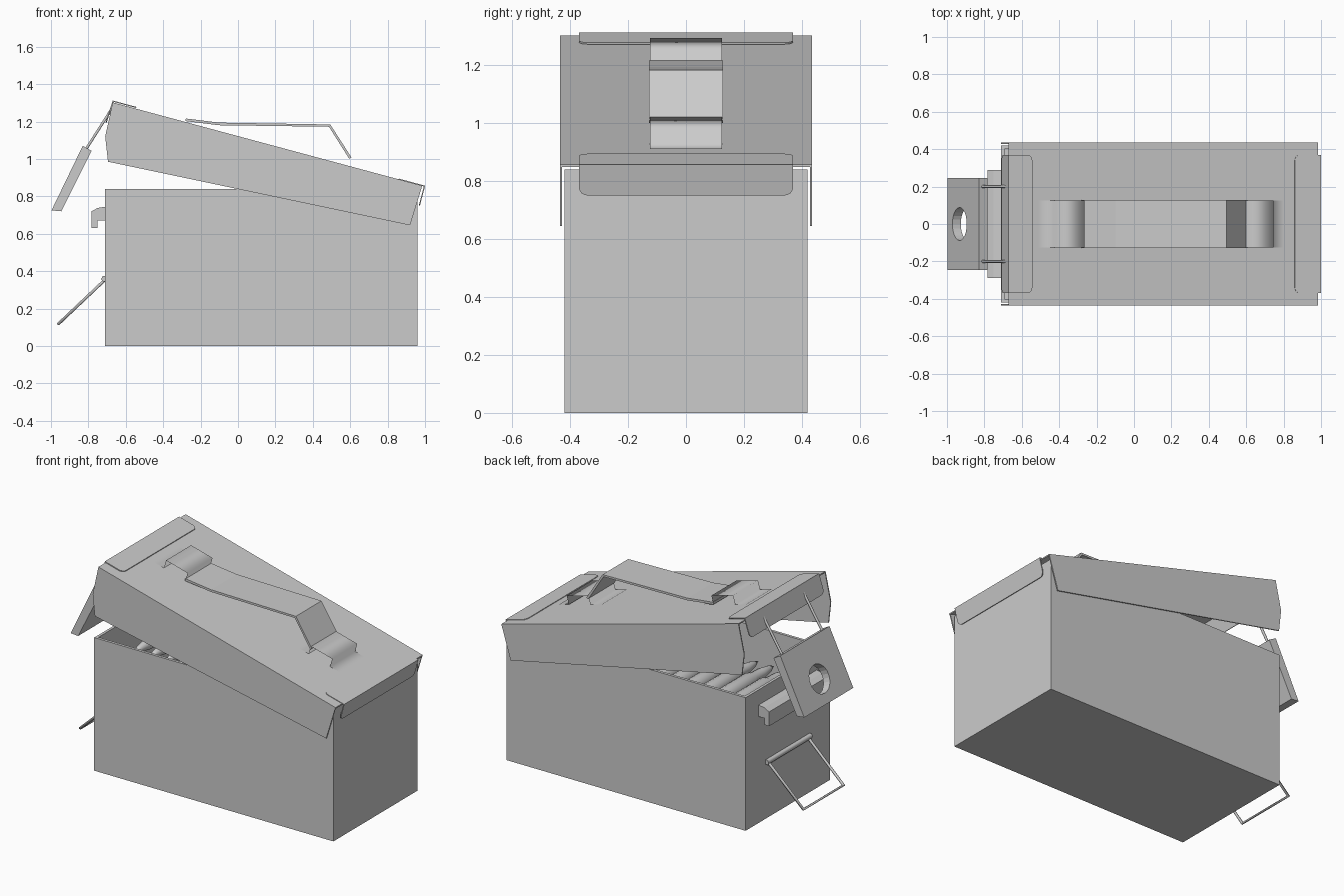
import bpy, bmesh, math
from mathutils import Vector, Matrix

if "Cube" in bpy.data.objects:
    bpy.data.objects.remove(bpy.data.objects["Cube"])

GREY = (0.6, 0.6, 0.6, 1)
metal = bpy.data.materials.new("grey metal")
metal.use_nodes = True
metal.diffuse_color = GREY
next(n for n in metal.node_tree.nodes
     if n.type == 'BSDF_PRINCIPLED').inputs["Base Color"].default_value = GREY


def add_object(name, bm, smooth=None):
    mesh = bpy.data.meshes.new(name)
    bm.to_mesh(mesh)
    bm.free()
    mesh.materials.append(metal)
    obj = bpy.data.objects.new(name, mesh)
    bpy.context.collection.objects.link(obj)
    if smooth:
        select(obj)
        bpy.ops.object.shade_smooth_by_angle(angle=math.radians(smooth))
    return obj


def select(obj):
    bpy.ops.object.select_all(action='DESELECT')
    obj.select_set(True)
    bpy.context.view_layer.objects.active = obj


def extrude_outline(name, points, offset):
    """Solid made from a flat outline pushed along an offset."""
    bm = bmesh.new()
    face = bm.faces.new([bm.verts.new(p) for p in points])
    new = bmesh.ops.extrude_face_region(bm, geom=[face])["geom"]
    bmesh.ops.translate(bm, vec=offset,
                        verts=[v for v in new if isinstance(v, bmesh.types.BMVert)])
    bmesh.ops.recalc_face_normals(bm, faces=bm.faces)
    return add_object(name, bm)


def prism(name, profile, y0, y1):
    return extrude_outline(name, [(x, y0, z) for x, z in profile], (0, y1 - y0, 0))


def strip(name, path, half, thickness=0, smooth=None):
    """Bent sheet following an x-z path."""
    bm = bmesh.new()
    rows = [[bm.verts.new((x, s * half, z)) for s in (-1, 1)] for x, z in path]
    for a, b in zip(rows, rows[1:]):
        bm.faces.new((a[0], b[0], b[1], a[1]))
    obj = add_object(name, bm, smooth)
    if thickness:
        mod = obj.modifiers.new("thickness", 'SOLIDIFY')
        mod.thickness = thickness
        mod.offset = 0
    return obj


def tab(name, start, end, half, radius, thickness):
    """Thin plate with two rounded corners at its far end."""
    a, b = Vector((start[0], 0, start[1])), Vector((end[0], 0, end[1]))
    length, along = (b - a).length, (b - a).normalized()
    side = [(half - radius + radius * math.cos(t), length - radius + radius * math.sin(t))
            for t in (i * math.pi / 8 for i in range(5))]
    outline = [(half, 0)] + side + [(-y, s) for y, s in reversed(side)] + [(-half, 0)]
    normal = along.cross(Vector((0, 1, 0)))
    return extrude_outline(name, [a + along * s + Vector((0, y, 0)) for y, s in outline],
                           normal * thickness)


def wire(name, points, radius):
    curve = bpy.data.curves.new(name, 'CURVE')
    curve.dimensions = '3D'
    curve.bevel_depth = radius
    curve.bevel_resolution = 1
    curve.use_fill_caps = True
    spline = curve.splines.new('POLY')
    spline.points.add(len(points) - 1)
    for point, co in zip(spline.points, points):
        point.co = (*co, 1)
    curve.materials.append(metal)
    obj = bpy.data.objects.new(name, curve)
    bpy.context.collection.objects.link(obj)
    select(obj)
    bpy.ops.object.convert(target='MESH')
    return obj


# Open box body with thin walls
bm = bmesh.new()
bmesh.ops.create_cube(bm, size=1, matrix=Matrix.Translation((0.125, 0, 0.42))
                      @ Matrix.Diagonal((1.67, 0.84, 0.84, 1)))
bm.normal_update()
top = next(f for f in bm.faces if f.normal.z > 0.9)
bmesh.ops.inset_region(bm, faces=[top], thickness=0.025)
hole = bmesh.ops.extrude_face_region(bm, geom=[top])["geom"]
bmesh.ops.translate(bm, vec=(0, 0, -0.81),
                    verts=[v for v in hole if isinstance(v, bmesh.types.BMVert)])
if top.is_valid:
    bm.faces.remove(top)
bmesh.ops.recalc_face_normals(bm, faces=bm.faces)
add_object("box_body", bm)

# Tilted lid: top sheet and two side skirts
LEFT, RIGHT = (-0.67, 1.302), (0.985, 0.857)


def lid(x, height=0.0):
    """Point on the lid top, raised by a height."""
    return x, LEFT[1] + (x - LEFT[0]) * (RIGHT[1] - LEFT[1]) / (RIGHT[0] - LEFT[0]) + height


prism("lid_top", [LEFT, RIGHT, lid(RIGHT[0], -0.008), lid(LEFT[0], -0.008)], -0.435, 0.435)
skirt = [LEFT, (-0.71, 1.12), (-0.695, 0.985), (0.92, 0.645), RIGHT]
for side, s in (("front", -1), ("back", 1)):
    prism("lid_skirt_" + side, skirt, s * 0.435, s * 0.428)

# Folded end plates with rounded corners
tab("latch_plate_top", lid(-0.672, 0.004), lid(-0.545, 0.004), 0.37, 0.03, 0.006)
tab("latch_plate_drop", lid(-0.672, 0.004), (-0.708, 1.195), 0.37, 0.03, 0.006)
tab("hinge_plate_top", lid(0.995, 0.004), lid(0.86, 0.004), 0.37, 0.03, 0.006)
tab("hinge_plate_drop", lid(0.995, 0.004), (0.967, 0.752), 0.37, 0.03, 0.006)

# Handle brackets and carrying handle
for name, x in (("left", -0.42), ("right", 0.59)):
    path = [lid(x - 0.09, 0.004), lid(x - 0.01, 0.004), lid(x + 0.005, 0.06),
            lid(x + 0.155, 0.06), lid(x + 0.14, 0.004), lid(x + 0.21, 0.004)]
    strip("handle_bracket_" + name, path, 0.125, smooth=100)
strip("carrying_handle", [(-0.28, 1.209), (-0.1, 1.187), (0.49, 1.178), (0.6, 1.005)],
      0.128, 0.014)

# Latch lever with a finger hole, hung on two wires
lever = prism("latch_lever", [(-0.83, 1.07), (-0.783, 1.043), (-0.945, 0.72), (-0.997, 0.725)],
              -0.245, 0.245)
axis = Vector((-0.9, 0, 0.42))
bm = bmesh.new()
bmesh.ops.create_cone(bm, cap_ends=True, segments=24, radius1=0.088, radius2=0.088, depth=0.3,
                      matrix=Matrix.Translation((-0.915, 0, 0.85))
                      @ axis.to_track_quat('Z', 'Y').to_matrix().to_4x4())
cutter = add_object("finger_hole_cutter", bm)
cutter.hide_render = True
mod = lever.modifiers.new("finger hole", 'BOOLEAN')
mod.operation = 'DIFFERENCE'
mod.solver = 'EXACT'
mod.object = cutter
select(lever)
bpy.ops.object.modifier_apply(modifier=mod.name)
bpy.data.objects.remove(cutter)
for side, s in (("front", -1), ("back", 1)):
    wire("latch_wire_" + side, [(-0.68, s * 0.2, 1.26), (-0.82, s * 0.2, 1.04)], 0.008)

# Catch hook on the box end
prism("catch_hook", [(-0.705, 0.745), (-0.75, 0.738), (-0.783, 0.72), (-0.783, 0.63),
                     (-0.75, 0.63), (-0.75, 0.672), (-0.705, 0.672)], -0.29, 0.29)

# End pull: roller and wire bail
wire("pull_roller", [(-0.715, -0.22, 0.358), (-0.715, 0.22, 0.358)], 0.017)
wire("pull_bail", [(-0.715, -0.2, 0.35), (-0.96, -0.2, 0.118),
                   (-0.96, 0.2, 0.118), (-0.715, 0.2, 0.35)], 0.009)

# Rows of cartridges lying across the box
sections = [(0.37, 0.0), (0.37, 0.05), (0.1, 0.05), (0.06, 0.036),
            (-0.02, 0.034), (-0.1, 0.02), (-0.15, 0.0)]
for layer, z in enumerate((0.67, 0.77)):
    for i in range(14):
        bm = bmesh.new()
        centre = Vector((-0.62 + i * 0.11, 0, z))
        outline = [bm.verts.new(centre + Vector((r, y, 0))) for y, r in sections]
        edges = [bm.edges.new(pair) for pair in zip(outline, outline[1:])]
        bmesh.ops.spin(bm, geom=outline + edges, cent=centre, axis=(0, 1, 0),
                       angle=math.tau, steps=14)
        bmesh.ops.remove_doubles(bm, verts=bm.verts, dist=0.0005)
        bmesh.ops.recalc_face_normals(bm, faces=bm.faces)
        add_object(f"cartridge_{layer}_{i}", bm, 35)
